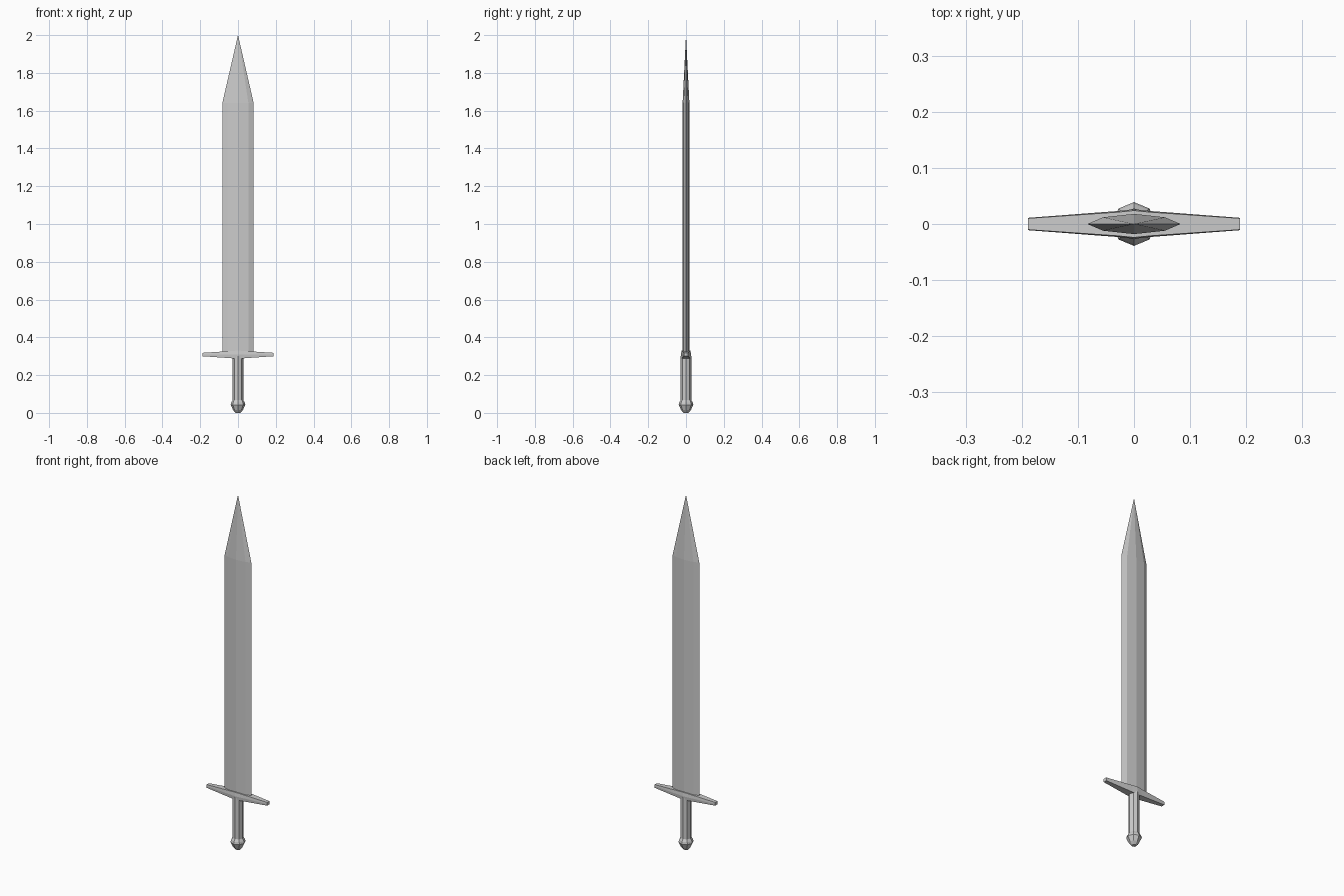
import bpy, bmesh
from math import cos, sin, pi

if "Cube" in bpy.data.objects:
    bpy.data.objects.remove(bpy.data.objects["Cube"])


def loft(name, rings):
    """Skin a stack of equal-sized vertex rings and cap both ends."""
    bm = bmesh.new()
    loops = [[bm.verts.new(p) for p in ring] for ring in rings]
    n = len(loops[0])
    for a, b in zip(loops, loops[1:]):
        for i in range(n):
            j = (i + 1) % n
            bm.faces.new((a[i], a[j], b[j], b[i]))
    bm.faces.new(loops[0])
    bm.faces.new(loops[-1])
    bmesh.ops.remove_doubles(bm, verts=bm.verts, dist=0.0001)
    bmesh.ops.recalc_face_normals(bm, faces=bm.faces)
    mesh = bpy.data.meshes.new(name)
    bm.to_mesh(mesh)
    bm.free()
    obj = bpy.data.objects.new(name, mesh)
    bpy.context.collection.objects.link(obj)
    return obj


def octagon(r, z):
    return [(r * cos(i * pi / 4), r * sin(i * pi / 4), z) for i in range(8)]


# Blade: flattened eight-sided section drawn to a point
section = [(0.083, 0), (0.055, 0.012), (0, 0.018), (-0.055, 0.012),
           (-0.083, 0), (-0.055, -0.012), (0, -0.018), (0.055, -0.012)]


def blade_ring(s, z):
    return [(x * s, y * s, z) for x, y in section]


loft("blade", [blade_ring(1, 0.32), blade_ring(1, 1.64), blade_ring(0.003, 2.0)])


# Crossguard: bar tapering from the middle to slightly pointed ends
def guard_ring(x, y, low, high, bulge=0):
    mid = (low + high) / 2
    return [(x, -y, low), (x, y, low), (x + bulge, y * 1.1, mid),
            (x, y, high), (x, -y, high), (x + bulge, -y * 1.1, mid)]


loft("crossguard", [guard_ring(-0.189, 0.010, 0.300, 0.318),
                    guard_ring(-0.03, 0.021, 0.289, 0.328),
                    guard_ring(0, 0.024, 0.287, 0.330),
                    guard_ring(0.03, 0.021, 0.289, 0.328),
                    guard_ring(0.189, 0.010, 0.300, 0.318)])

# Grip
loft("grip", [octagon(0.028, 0.05), octagon(0.028, 0.30)])

# Pommel: faceted knob
loft("pommel", [octagon(r, z) for r, z in
                [(0.012, 0.0), (0.026, 0.015), (0.039, 0.043), (0.036, 0.055), (0.028, 0.068)]])
